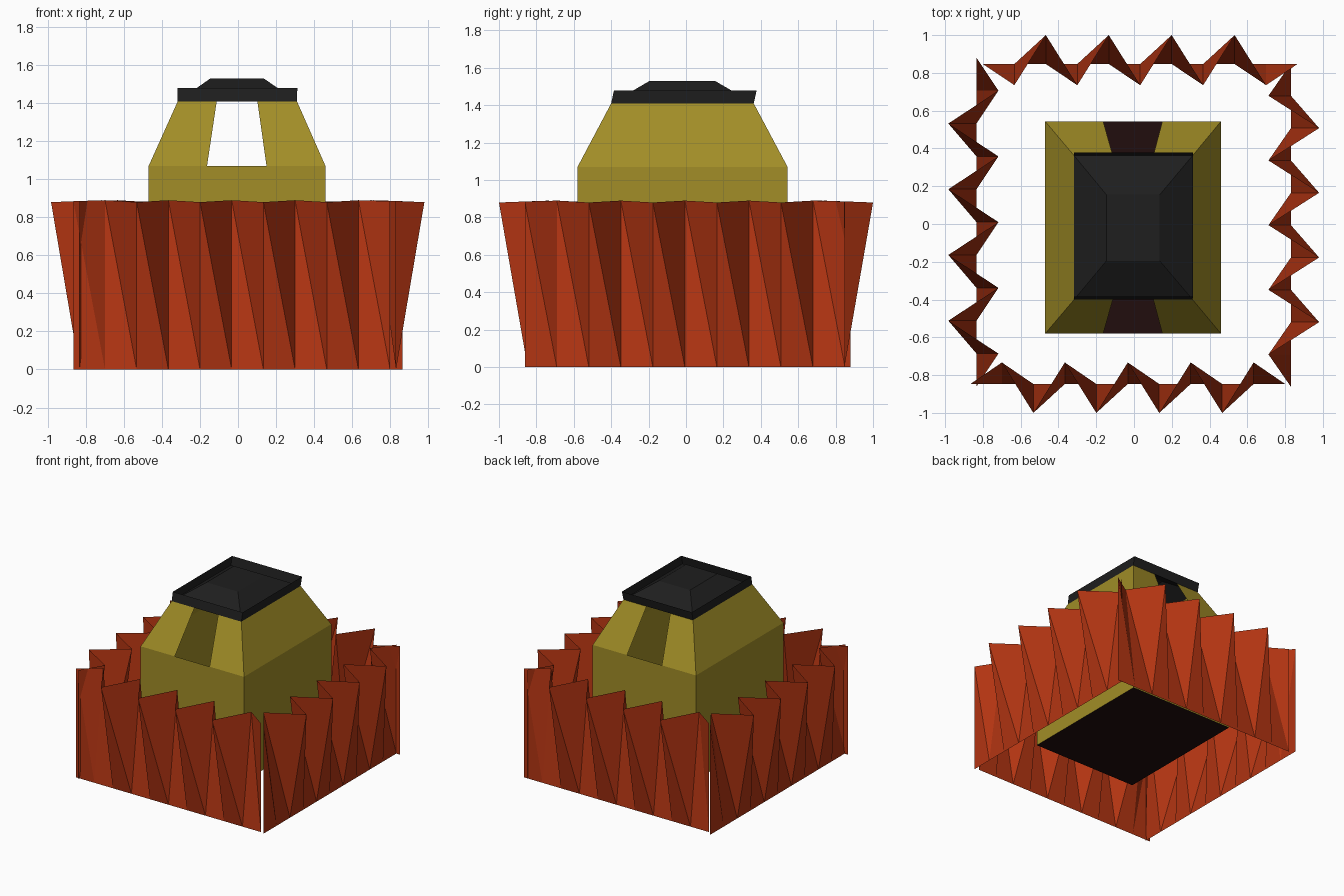
import bpy
from math import sin, cos, radians

if "Cube" in bpy.data.objects:
    bpy.data.objects.remove(bpy.data.objects["Cube"])


def material(name, rgb):
    m = bpy.data.materials.new(name)
    m.diffuse_color = (*rgb, 1)
    m.use_nodes = True
    m.node_tree.nodes["Principled BSDF"].inputs["Base Color"].default_value = m.diffuse_color
    return m


RED = material("red", (0.45, 0.035, 0.006))
OLIVE = material("olive", (0.36, 0.27, 0.02))
BLACK = material("black", (0.013, 0.013, 0.013))
DARK = material("dark_brown", (0.015, 0.004, 0.004))


def make(name, verts, faces, mat):
    me = bpy.data.meshes.new(name)
    me.from_pydata(verts, [], faces)
    me.materials.append(mat)
    ob = bpy.data.objects.new(name, me)
    bpy.context.collection.objects.link(ob)
    return ob


def rect(x0, x1, y0, y1, z):
    """Four corners, counter-clockwise from front left."""
    return [(x0, y0, z), (x1, y0, z), (x1, y1, z), (x0, y1, z)]


def band(a, b, sides=(0, 1, 2, 3)):
    """Quads joining rectangle rings that start at indices a and b."""
    return [(a + i, a + (i + 1) % 4, b + (i + 1) % 4, b + i) for i in sides]


# Pleated skirt: straight bottom edge, zigzag top edge, one strip per side
def pleated_side(name, angle, start, end, base, inner, outer, n=10):
    c, s = cos(radians(angle)), sin(radians(angle))

    def place(u, d, z):
        return (u * c + d * s, u * s - d * c, z)

    verts, faces = [], []
    for i in range(n + 1):
        u = start + (end - start) * i / n
        if i in (0, n):
            d, z = base, 0.885
        else:
            d, z = (inner, 0.89) if i % 2 else (outer, 0.88)
        verts += [place(u, base, 0), place(u, d, z)]
    for i in range(0, 2 * n, 2):
        faces += [(i, i + 2, i + 1), (i + 1, i + 2, i + 3)]
    make(name, verts, faces, RED)


pleated_side("skirt_front", 0, -0.866, 0.80, 0.847, 0.733, 1.0)
pleated_side("skirt_right", 90, -0.862, 0.85, 0.831, 0.712, 0.98)
pleated_side("skirt_back", 180, -0.866, 0.80, 0.847, 0.735, 1.0)
pleated_side("skirt_left", 270, -0.88, 0.86, 0.834, 0.718, 0.983)

# Body: hollow box with tapered shoulders, windows left open front and back
low = (-0.47, 0.46, -0.58, 0.543)
top = (-0.317, 0.31, -0.40, 0.362)
verts = rect(*low, 0.22) + rect(*low, 1.07) + rect(*top, 1.41)
faces = band(0, 4) + band(4, 8, (1, 3))
for k, (l, r) in enumerate([(0, 1), (3, 2)]):
    n = len(verts)
    y0, y1 = low[2 + k], top[2 + k]
    verts += [(-0.163, y0, 1.07), (0.15, y0, 1.07),
              (-0.112, y1, 1.41), (0.102, y1, 1.41)]
    pair = [(4 + l, n, n + 2, 8 + l), (n + 1, 4 + r, 8 + r, n + 3)]
    faces += [f[::-1] for f in pair] if k else pair
make("body", verts, faces, OLIVE)

# Dark floor closing the bottom of the body
make("body_floor", rect(*low, 0.22), [(3, 2, 1, 0)], DARK)

# Cap: low hipped roof rising inside a thin upright rim
verts = (rect(*top, 1.41) + rect(-0.317, 0.312, -0.385, 0.378, 1.48)
         + rect(-0.146, 0.136, -0.195, 0.155, 1.53))
make("cap", verts, band(0, 4) + band(0, 8) + [(8, 9, 10, 11)], BLACK)
